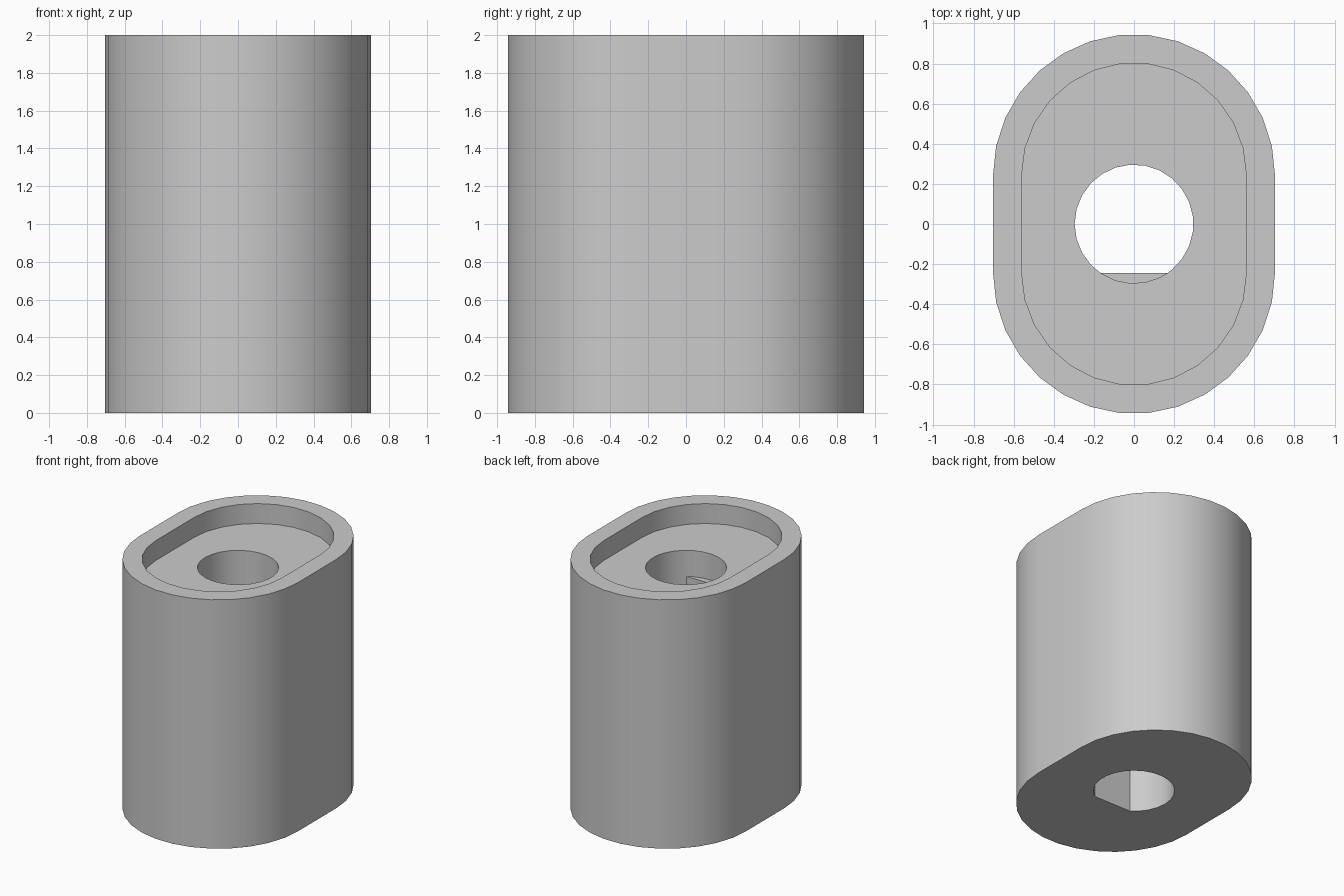
import bpy, bmesh
from math import sin, cos, pi, asin, radians

cube = bpy.data.objects.get("Cube")
if cube:
    bpy.data.objects.remove(cube)

HEIGHT, FLOOR, LEDGE = 2.0, 1.84, 1.63   # rim, recess floor, top of the flat in the bore
OFFSET = 0.243                           # centre of each rounded end
BORE, FLAT = 0.296, -0.245               # bore radius, position of its flat side


def stadium(radius, steps):
    """Slot outline: two half circles joined by straight sides."""
    pts = []
    for side in (1, -1):
        for i in range(steps + 1):
            a = pi * i / steps
            pts.append((side * radius * cos(a), side * (OFFSET + radius * sin(a))))
    return pts


def bore_outline(steps):
    """Circle with extra points where the flat side meets it."""
    corner = asin(FLAT / BORE)
    angles = [2 * pi * i / steps - pi for i in range(steps)]
    angles = [a for a in angles if min(abs(a - corner), abs(a + pi + corner)) > radians(3)]
    angles = sorted(angles + [corner, -pi - corner])
    return [(BORE * cos(a), BORE * sin(a)) for a in angles]


bm = bmesh.new()


def ring(points, z):
    return [bm.verts.new((x, y, z)) for x, y in points]


def loop_edges(verts):
    pairs = zip(verts, verts[1:] + verts[:1])
    return [bm.edges.get(p) or bm.edges.new(p) for p in pairs]


def wall(low, high):
    n = len(low)
    for i in range(n):
        j = (i + 1) % n
        bm.faces.new((low[i], low[j], high[j], high[i]))


def flat_ring(outer, inner):
    edges = loop_edges(outer) + loop_edges(inner)
    bmesh.ops.triangle_fill(bm, edges=edges, use_beauty=True)


# Outer wall and rim recess
outline, recess = stadium(0.703, 15), stadium(0.56, 13)
outer_low, outer_high = ring(outline, 0), ring(outline, HEIGHT)
recess_low, recess_high = ring(recess, FLOOR), ring(recess, HEIGHT)
wall(outer_low, outer_high)
wall(recess_low, recess_high)

# Round upper bore
circle = bore_outline(25)
bore_high, bore_mid = ring(circle, FLOOR), ring(circle, LEDGE)
wall(bore_mid, bore_high)

# Lower bore with a flat side, and the small ledge above the flat
kept = [v for v in bore_mid if v.co.y >= FLAT - 0.001]
arc = [v for v in bore_mid if v.co.y <= FLAT + 0.001]
bore_low = ring([v.co.xy for v in kept], 0)
wall(bore_low, kept)
bm.faces.new(arc)

# Level faces: rim, recess floor, underside
flat_ring(outer_high, recess_high)
flat_ring(recess_low, bore_high)
flat_ring(outer_low, bore_low)
bmesh.ops.recalc_face_normals(bm, faces=bm.faces)

mesh = bpy.data.meshes.new("slotted_sleeve")
bm.to_mesh(mesh)
bm.free()
sleeve = bpy.data.objects.new("slotted_sleeve", mesh)
bpy.context.collection.objects.link(sleeve)

# Plain grey finish
grey = bpy.data.materials.new("plain_grey")
grey.use_nodes = True
colour = (0.6, 0.6, 0.6, 1)
grey.diffuse_color = colour
grey.node_tree.nodes["Principled BSDF"].inputs["Base Color"].default_value = colour
mesh.materials.append(grey)

bpy.ops.object.select_all(action="DESELECT")
sleeve.select_set(True)
bpy.context.view_layer.objects.active = sleeve
bpy.ops.object.shade_smooth_by_angle(angle=radians(30))
